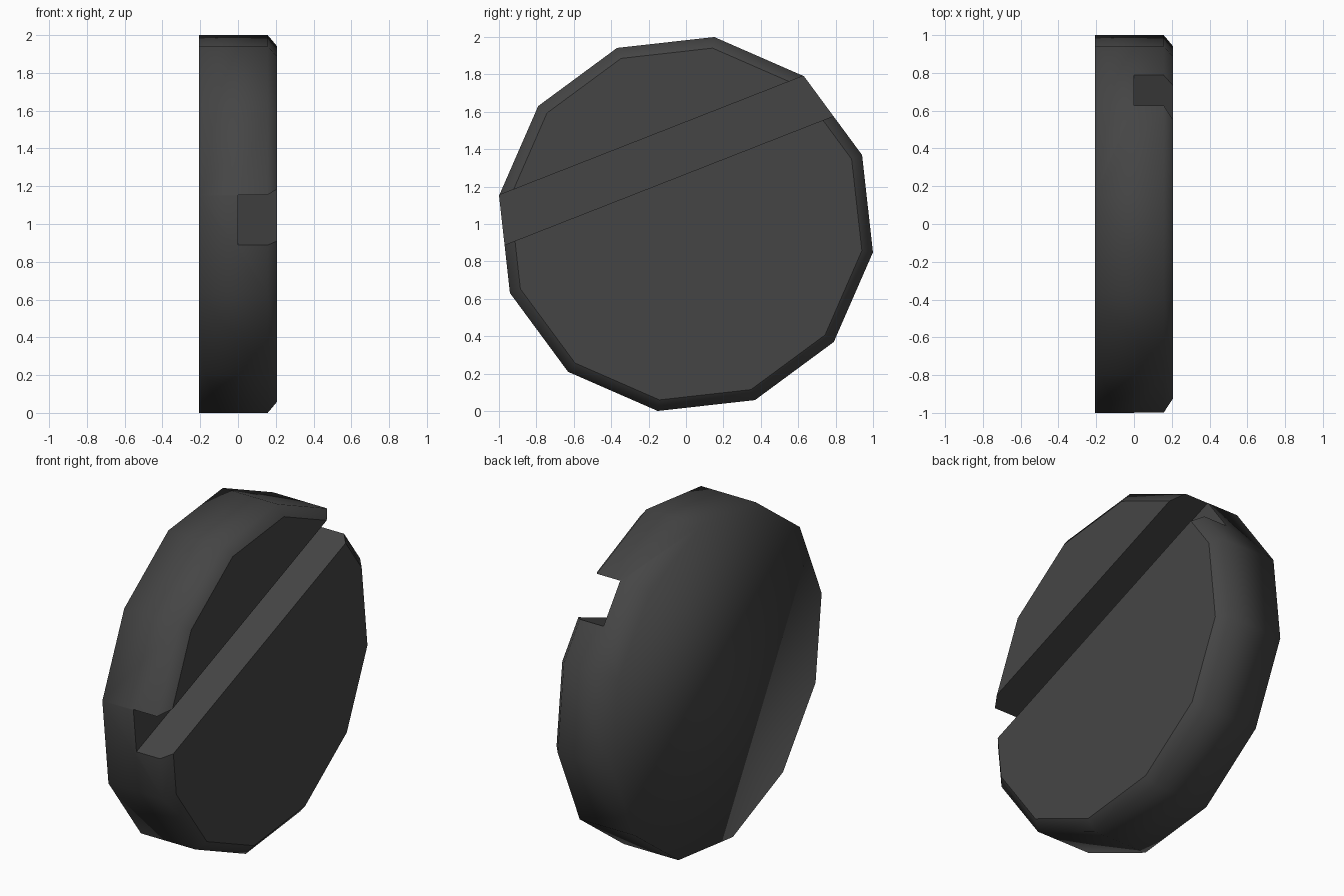
import bpy, bmesh, math
from mathutils import Vector

cube = bpy.data.objects.get("Cube")
if cube:
    bpy.data.objects.remove(cube)

SIDES, RADIUS, HALF = 12, 1.011, 0.2075
CHAMFER, PHASE = 0.05, math.radians(81.4)
CENTRE = Vector((0, 0, 1))
SLOT_DIR = Vector((0, math.cos(math.radians(21.4)), math.sin(math.radians(21.4))))
SLOT_UP = Vector((0, -SLOT_DIR.z, SLOT_DIR.y))

mat = bpy.data.materials.new("dark grey")
mat.use_nodes = True
grey = (0.06, 0.06, 0.06, 1)
mat.diffuse_color = grey
mat.node_tree.nodes["Principled BSDF"].inputs["Base Color"].default_value = grey


def make_object(name, bm):
    bmesh.ops.recalc_face_normals(bm, faces=bm.faces[:])
    mesh = bpy.data.meshes.new(name)
    bm.to_mesh(mesh)
    bm.free()
    mesh.materials.append(mat)
    ob = bpy.data.objects.new(name, mesh)
    bpy.context.collection.objects.link(ob)
    return ob


def loft(rings):
    """Join matching rings of points and cap both ends."""
    bm = bmesh.new()
    loops = [[bm.verts.new(p) for p in ring] for ring in rings]
    for a, b in zip(loops, loops[1:]):
        for i in range(len(a)):
            j = (i + 1) % len(a)
            bm.faces.new((a[i], a[j], b[j], b[i]))
    bm.faces.new(loops[0])
    bm.faces.new(loops[-1])
    return bm


def disc_ring(x, r):
    angles = [PHASE + i * math.tau / SIDES for i in range(SIDES)]
    return [CENTRE + Vector((x, r * math.cos(a), r * math.sin(a))) for a in angles]


# Twelve-sided disc, chamfered on the slotted side
disc = make_object("slotted_disc", loft([
    disc_ring(-HALF, RADIUS),
    disc_ring(HALF - CHAMFER, RADIUS),
    disc_ring(HALF, RADIUS - 0.06)]))

# Off-centre diagonal slot cutter
corners = [(-2, 0.25), (2, 0.25), (2, 0.508), (-2, 0.508)]
cutter = make_object("slot_cutter", loft([
    [CENTRE + Vector((x, 0, 0)) + SLOT_DIR * s + SLOT_UP * t for s, t in corners]
    for x in (0, 0.5)]))
cutter.hide_render = True

# Cut the slot and keep the result as plain mesh
cut = disc.modifiers.new("slot", 'BOOLEAN')
cut.operation = 'DIFFERENCE'
cut.solver = 'EXACT'
cut.object = cutter
bpy.context.view_layer.update()
depsgraph = bpy.context.evaluated_depsgraph_get()
result = bpy.data.meshes.new_from_object(disc.evaluated_get(depsgraph))
disc.modifiers.clear()
disc.data = result
bpy.data.objects.remove(cutter)

# Soft rim and back, crisp front faces and slot edges
bm = bmesh.new()
bm.from_mesh(result)
for f in bm.faces:
    f.smooth = True
    f.material_index = 0
for e in bm.edges:
    front = any(f.normal.x > 0.9 for f in e.link_faces)
    back = any(f.normal.x < -0.9 for f in e.link_faces)
    steep = e.calc_face_angle(0) > math.radians(50)
    e.smooth = back or not (front or steep)
bm.to_mesh(result)
bm.free()
